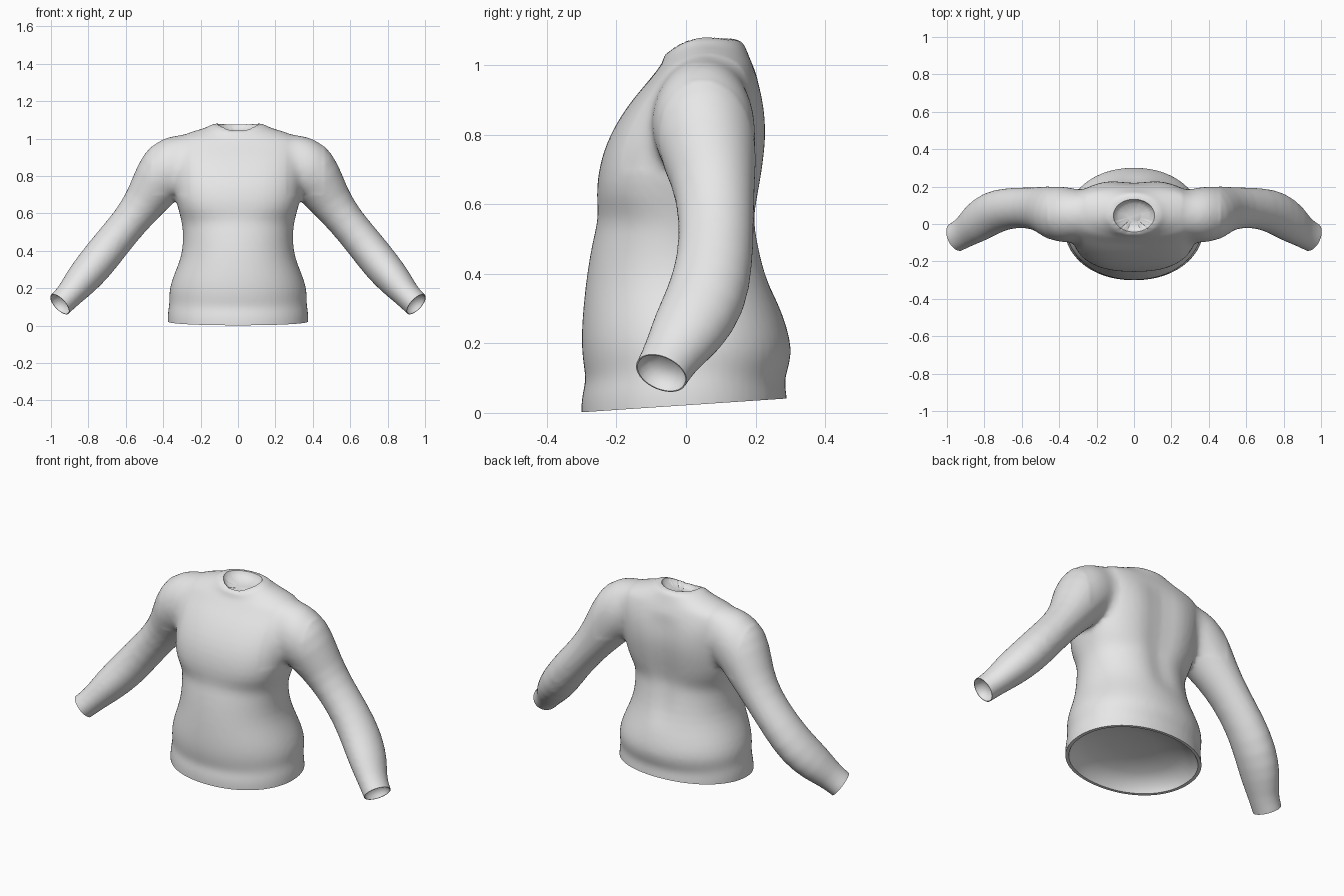
import bpy, bmesh
from math import sin, cos, pi, exp
from mathutils import Vector

if "Cube" in bpy.data.objects:
    bpy.data.objects.remove(bpy.data.objects["Cube"], do_unlink=True)

SIDES = 28
ANGLES = [2 * pi * i / SIDES for i in range(SIDES)]


def loft(bm, rings):
    """Skin a list of point rings into a closed tube."""
    rows = [[bm.verts.new(p) for p in ring] for ring in rings]
    for a, b in zip(rows, rows[1:]):
        for i in range(SIDES):
            j = (i + 1) % SIDES
            bm.faces.new((a[i], a[j], b[j], b[i]))
    bm.faces.new(rows[0])
    bm.faces.new(rows[-1])


def spow(v, e):
    return abs(v) ** e * (1 if v > 0 else -1)


def torso_ring(z, half, front, back, z_front=None, z_back=None):
    """Rounded section; front and back heights may differ from the sides."""
    ends = (z if z_front is None else z_front, z if z_back is None else z_back)
    e = 0.78 if 0.6 < z < 1.01 else 0.95
    ring = []
    for t in ANGLES:
        c, s = spow(cos(t), e), spow(sin(t), e)
        x = half * c
        y = (front + back) / 2 + (back - front) / 2 * s
        zz = z + (ends[s > 0] - z) * s * s
        if s > 0 and 0.35 < z < 0.95:      # spine groove
            y -= 0.026 * exp(-(x / 0.055) ** 2)
        ring.append((x, y, zz))
    return ring


def sleeve_rings(path, side):
    """Elliptical sections square to the sleeve path."""
    rings = []
    pts = [Vector(p[:3]) for p in path]
    for i, (p, spec) in enumerate(zip(pts, path)):
        t = (pts[min(i + 1, len(pts) - 1)] - pts[max(i - 1, 0)]).normalized()
        u = Vector((0, 1, 0))
        u = (u - t * u.dot(t)).normalized()
        v = t.cross(u)
        ring = [p + v * spec[3] * cos(a) + u * spec[4] * sin(a) for a in ANGLES]
        rings.append([(q.x * side, q.y, q.z) for q in ring])
    return rings


# Torso: height, half width, front y, back y, optional front and back heights
torso = [
    (-.08, .37, -.30, .29), (-.02, .378, -.304, .294), (.05, .38, -.304, .294),
    (.09, .375, -.289, .283), (.125, .368, -.295, .296), (.18, .373, -.303, .309),
    (.25, .354, -.302, .292), (.32, .324, -.296, .266), (.4, .297, -.287, .24),
    (.5, .295, -.27, .218), (.56, .304, -.252, .208), (.62, .32, -.26, .216),
    (.7, .342, -.254, .23), (.78, .35, -.23, .24), (.85, .355, -.192, .238),
    (.91, .36, -.149, .228), (.96, .36, -.104, .21), (1.0, .345, -.074, .193),
    (1.028, .28, -.066, .185, 1.01, 1.02), (1.05, .205, -.066, .176, 1.018, 1.042),
    (1.064, .155, -.066, .17, 1.024, 1.058), (1.09, .14, -.064, .155, 1.038, 1.086),
]

# Sleeve: x, y, z of the centre, radius across, radius front to back
sleeve = [
    (.20, .05, .92, .115, .10), (.29, .05, .888, .15, .135),
    (.36, .045, .85, .165, .155),
    (.425, .06, .775, .143, .148), (.49, .08, .67, .114, .12),
    (.575, .088, .56, .096, .108), (.675, .085, .44, .099, .11),
    (.765, .06, .325, .101, .119), (.845, .005, .233, .091, .11),
    (.895, -.038, .172, .073, .086), (.95, -.07, .115, .069, .079),
    (1.03, -.112, .045, .069, .079),
]

bm = bmesh.new()
loft(bm, [torso_ring(*r) for r in torso])
for side in (1, -1):
    loft(bm, sleeve_rings(sleeve, side))
bmesh.ops.recalc_face_normals(bm, faces=bm.faces[:])
draft = bpy.data.meshes.new("sweater_draft")
bm.to_mesh(draft)
bm.free()

# Fuse torso and sleeves into one soft skin
sweater = bpy.data.objects.new("sweater", draft)
bpy.context.scene.collection.objects.link(sweater)
sweater.modifiers.new("round", "SUBSURF").levels = 1
fuse = sweater.modifiers.new("fuse", "REMESH")
fuse.mode = "VOXEL"
fuse.voxel_size = 0.012
soft = sweater.modifiers.new("soften", "SMOOTH")
soft.factor = 0.5
soft.iterations = 7
deps = bpy.context.evaluated_depsgraph_get()
skin = bpy.data.meshes.new_from_object(sweater.evaluated_get(deps))
sweater.modifiers.clear()
sweater.data = skin
skin.name = "sweater"
bpy.data.meshes.remove(draft)

bm = bmesh.new()
bm.from_mesh(skin)

# Blend the shoulder seams
seam = [v for v in bm.verts if .26 < abs(v.co.x) < .46 and v.co.z > .7]
for _ in range(25):
    bmesh.ops.smooth_vert(bm, verts=seam, factor=.5,
                          use_axis_x=True, use_axis_y=True, use_axis_z=True)


def trim(co, normal, keep):
    """Cut open an end of the skin with a plane."""
    faces = [f for f in bm.faces if keep(f.calc_center_median())]
    edges = {e for f in faces for e in f.edges}
    verts = {v for f in faces for v in f.verts}
    bmesh.ops.bisect_plane(bm, geom=[*faces, *edges, *verts], plane_co=co,
                           plane_no=normal, clear_outer=True)


def pocket(inward, depth):
    """Turn the open border in and close it with a shallow hollow."""
    edges = [e for e in bm.edges if e.is_boundary]
    verts = {v for e in edges for v in e.verts}
    centre = sum((v.co for v in verts), Vector()) / len(verts)
    offsets = Vector(inward).normalized() * depth
    size, sunk = 1, 0
    for new_size, new_sunk in ((.95, 0), (.9, .35), (.7, .75), (.35, 1)):
        geom = bmesh.ops.extrude_edge_only(bm, edges=edges)["geom"]
        verts = {g for g in geom if isinstance(g, bmesh.types.BMVert)}
        edges = [g for g in geom if isinstance(g, bmesh.types.BMEdge)
                 and g.verts[0] in verts and g.verts[1] in verts]
        for v in verts:
            base = centre + offsets * sunk
            v.co = base + (v.co - base) * (new_size / size) + offsets * (new_sunk - sunk)
        size, sunk = new_size, new_sunk
    bmesh.ops.holes_fill(bm, edges=edges, sides=0)


# Cuff openings and hem opening
for side in (1, -1):
    trim((.953 * side, -.07, .114), (.68 * side, -.37, -.63),
         lambda c: c.x * side > .8)
    pocket((-.68 * side, .37, .63), .05)
trim((0, 0, .022), (0, .067, -1), lambda c: abs(c.x) < .5)
pocket((0, -.067, 1), .1)

# Neck opening: remove the cap, then pull its border onto an oval
RX, RY, CY = .116, .092, .045


def oval(p):
    return ((p.x / RX) ** 2 + ((p.y - CY) / RY) ** 2) ** .5


cap = [f for f in bm.faces
       if f.calc_center_median().z > .98 and oval(f.calc_center_median()) < 1]
bmesh.ops.delete(bm, geom=cap, context="FACES")
for v in bm.verts:
    if v.is_boundary:
        k = oval(v.co)
        v.co.x /= k
        v.co.y = CY + (v.co.y - CY) / k
pocket((0, 0, -1), .04)

bmesh.ops.recalc_face_normals(bm, faces=bm.faces[:])
bm.to_mesh(skin)
bm.free()

grey = bpy.data.materials.new("grey_cloth")
grey.use_nodes = True
colour = (.8, .8, .8, 1)
grey.diffuse_color = colour
grey.node_tree.nodes["Principled BSDF"].inputs["Base Color"].default_value = colour
skin.materials.clear()
skin.materials.append(grey)

bpy.ops.object.select_all(action="DESELECT")
sweater.select_set(True)
bpy.context.view_layer.objects.active = sweater
bpy.ops.object.shade_smooth_by_angle(angle=.9)
